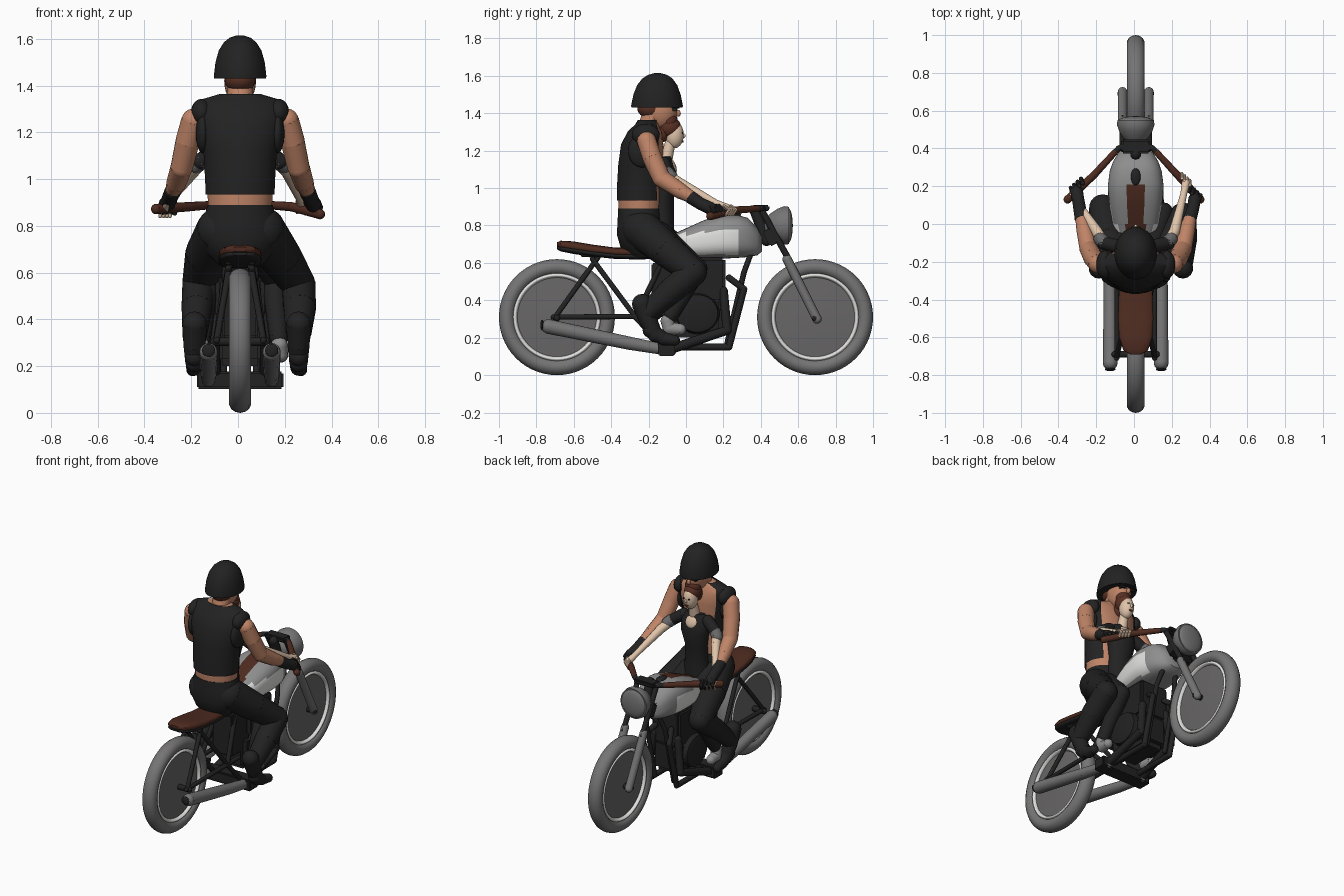
import bpy, bmesh, math
from mathutils import Vector, Matrix

if "Cube" in bpy.data.objects:
    bpy.data.objects.remove(bpy.data.objects["Cube"])


def material(name, r, g, b):
    m = bpy.data.materials.new(name)
    m.diffuse_color = (r, g, b, 1)
    m.use_nodes = True
    m.node_tree.nodes["Principled BSDF"].inputs["Base Color"].default_value = m.diffuse_color
    return m


BLACK = material("black", 0.016, 0.016, 0.016)
TYRE = material("tyre_grey", 0.18, 0.175, 0.175)
DISC = material("disc_grey", 0.14, 0.135, 0.135)
GREY = material("metal_grey", 0.27, 0.27, 0.27)
WHITE = material("light_grey", 0.76, 0.76, 0.74)
BROWN = material("leather_brown", 0.075, 0.024, 0.014)
HAIR = material("hair_brown", 0.10, 0.03, 0.017)
TAN = material("tan_skin", 0.52, 0.23, 0.135)
PALE = material("pale_skin", 0.74, 0.55, 0.40)


def finish(name, bm, *mats):
    bmesh.ops.recalc_face_normals(bm, faces=bm.faces)
    me = bpy.data.meshes.new(name)
    bm.to_mesh(me)
    bm.free()
    for m in mats:
        me.materials.append(m)
    ob = bpy.data.objects.new(name, me)
    bpy.context.collection.objects.link(ob)
    return ob


def limb(name, pts, mat, n=14):
    """Round tapered segments joined by balls; pts are (x, y, z, radius)."""
    bm = bmesh.new()
    for x, y, z, r in pts:
        bmesh.ops.create_uvsphere(bm, u_segments=n, v_segments=8, radius=r,
                                  matrix=Matrix.Translation((x, y, z)))
    for p, q in zip(pts, pts[1:]):
        a, b = Vector(p[:3]), Vector(q[:3])
        rot = (b - a).to_track_quat('Z', 'Y').to_matrix().to_4x4()
        bmesh.ops.create_cone(bm, segments=n, radius1=p[3], radius2=q[3], depth=(b - a).length,
                              cap_ends=True, matrix=Matrix.Translation((a + b) / 2) @ rot)
    return finish(name, bm, mat)


def rod(name, pts, r, mat=BLACK, n=10):
    return limb(name, [(*p, r) for p in pts], mat, n)


def loft(name, axis, rings, *mats, n=28, power=1.0, gap=0, rule=None):
    """Rings (t, c1, c2, r1, r2) along an axis; gap leaves an opening around +c2."""
    bm = bmesh.new()
    rows = []
    for t, c1, c2, r1, r2 in rings:
        row = []
        for i in range(n):
            a = math.pi / 2 + 2 * math.pi * (i + 0.5) / n
            u, v = math.cos(a), math.sin(a)
            u = c1 + r1 * math.copysign(abs(u) ** power, u)
            v = c2 + r2 * math.copysign(abs(v) ** power, v)
            row.append(bm.verts.new({'x': (t, u, v), 'y': (u, t, v), 'z': (u, v, t)}[axis]))
        rows.append(row)
    for a, b in zip(rows, rows[1:]):
        for i in range(gap, n - 1 - gap if gap else n):
            j = (i + 1) % n
            bm.faces.new((a[i], a[j], b[j], b[i]))
    if not gap:
        bm.faces.new(rows[0])
        bm.faces.new(rows[-1])
    if rule:
        for f in bm.faces:
            f.material_index = rule(f.calc_center_median())
    return finish(name, bm, *mats)


def ball(name, c, r, mat, rot=0):
    bm = bmesh.new()
    bmesh.ops.create_uvsphere(bm, u_segments=24, v_segments=14, radius=1,
                              matrix=Matrix.Translation(c) @ Matrix.Rotation(rot, 4, 'X') @ Matrix.Diagonal((*r, 1)))
    return finish(name, bm, mat)


def box(name, c, size, mat, rot=0, bevel=0.008):
    bm = bmesh.new()
    bmesh.ops.create_cube(bm, size=1, matrix=Matrix.Translation(c) @ Matrix.Rotation(rot, 4, 'X')
                          @ Matrix.Diagonal((*size, 1)))
    bmesh.ops.bevel(bm, geom=bm.edges[:], offset=bevel, segments=2, affect='EDGES')
    return finish(name, bm, mat)


def ring(name, y, major, minor, width, mat):
    bpy.ops.mesh.primitive_torus_add(major_segments=56, minor_segments=14, major_radius=major, minor_radius=minor,
                                     location=(0, y, 0.31), rotation=(0, math.pi / 2, 0))
    ob = bpy.context.object
    ob.name = name
    ob.scale.z = width / minor
    ob.data.materials.append(mat)


# Wheels
for w, y, ax in (("rear", -0.69, .11), ("front", 0.69, .08)):
    ring(w + "_tyre", y, 0.267, 0.043, 0.048, TYRE)
    ring(w + "_rim", y, 0.224, 0.015, 0.039, WHITE)
    loft(w + "_disc", 'x', [(x, y, 0.31, r, r) for x, r in ((-.032, .04), (-.02, .216), (.02, .216), (.032, .04))],
         DISC, n=48)
    rod(w + "_axle", [(-ax, y, .305), (ax, y, .305)], 0.018)

# Frame, forks and exhausts, both sides
for s, side, bar_x, bar_z in ((-1, "left", .36, .872), (1, "right", .342, .85)):
    X = 0.10 * s
    rod(side + "_seat_stay", [(X, -.70, .31), (.045 * s, -.47, .63)], .014)
    rod(side + "_swingarm", [(X, -.71, .31), (X, -.15, .315)], .014)
    rod(side + "_rear_brace", [(.05 * s, -.50, .62), (X, -.27, .31)], .014)
    rod(side + "_seat_post", [(.06 * s, -.12, .62), (X, -.27, .31), (X, -.12, .15)], .015)
    rod(side + "_top_rail", [(.05 * s, -.55, .645), (.05 * s, -.1, .635), (.04 * s, .38, .72)], .014)
    rod(side + "_cradle", [(X, -.1, .15), (X, .23, .15), (X, .31, .46), (.06 * s, .23, .52)], .018)
    rod(side + "_down_tube", [(.03 * s, .38, .74), (.07 * s, .31, .55), (.07 * s, .22, .17)], .015)
    rod(side + "_upper_fork", [(.07 * s, .40, .89), (.07 * s, .56, .60)], .017)
    rod(side + "_lower_fork", [(.07 * s, .54, .62), (.07 * s, .70, .30)], .025, TYRE, 16)
    # Exhaust: flared silencer with dark mouth
    limb(side + "_exhaust", [(.135 * s, -.08, .13, .028), (.135 * s, -.3, .17, .035),
                             (.135 * s, -.735, .26, .039)], TYRE, 18)
    ball(side + "_exhaust_mouth", (.135 * s, -.769, .267), (.028, .01, .028), BLACK)
    limb(side + "_header_pipe", [(.09 * s, .2, .45, .024), (.12 * s, .22, .24, .024), (.135 * s, -.08, .14, .026)], BLACK)
    # Handlebar with leather grip
    limb(side + "_riser", [(.03 * s, .43, .89, .014), (.09 * s, .40, .892, .016), (.115 * s, .375, .89, .015)], BLACK)
    limb(side + "_grip", [(.11 * s, .38, .89, .017), (.22 * s, .26, .882, .02), (bar_x * s, .13, bar_z, .022)], BROWN)
    loft(side + "_engine_cover", 'x', [(.09 * s, .06, .33, .12, .11), (.135 * s, .06, .33, .11, .1),
                                       (.145 * s, .06, .33, .07, .065)], BLACK)

box("foot_peg_bar", (0, -.105, .14), (.37, .09, .075), BLACK)
box("triple_clamp", (0, .41, .895), (.15, .075, .03), BLACK)
box("lower_clamp", (0, .455, .74), (.17, .06, .09), BLACK, .48)
rod("steering_stem", [(0, .37, .88), (0, .43, .72)], .03)

# Engine: crankcase, cylinder block, battery box
box("crankcase", (0, .055, .31), (.21, .30, .22), BLACK, 0, .03)
box("cylinder_block", (0, .10, .51), (.21, .22, .24), BLACK, 0, .015)
box("battery_box", (0, -.1, .46), (.15, .17, .28), BLACK)


# Tank with white flanks and a leather strip
def tank_rule(c):
    if c.z > .70 and abs(c.x) < .052 and c.y < .20:
        return 2
    return 1 if c.y < .30 and .645 < c.z < .75 + .1 * max(0, c.y) and abs(c.x) > .05 else 0


stations = [(-.17, .05, .675, .035), (-.10, .09, .685, .055), (0, .122, .705, .08), (.10, .14, .725, .105),
            (.18, .147, .738, .115), (.21, .147, .74, .117), (.28, .138, .741, .114), (.33, .12, .736, .105),
            (.38, .09, .715, .075), (.405, .05, .70, .04)]
loft("fuel_tank", 'y', [(y, 0, z, rx, rz) for y, rx, z, rz in stations],
     GREY, WHITE, BROWN, n=44, power=.72, rule=tank_rule)
ball("filler_cap", (0, .25, .857), (.026, .045, .014), BLACK)

# Seat: brown cushion on black pan
seat = [(-.69, .70, .03, .01), (-.67, .697, .065, .022), (-.6, .687, .088, .028), (-.5, .672, .094, .026),
        (-.38, .658, .09, .024), (-.25, .655, .085, .024), (-.12, .66, .06, .024)]
loft("seat_cushion", 'y', [(y, 0, z, rx, rz) for y, z, rx, rz in seat], BROWN, power=.75)
loft("seat_pan", 'y', [(y, 0, z - .02, rx * .98, rz * .7) for y, z, rx, rz in seat], BLACK, power=.75)

# Headlight: bullet shell with domed lens
loft("headlight_shell", 'y', [(.42, 0, .80, .03, .03), (.445, 0, .80, .06, .06), (.49, 0, .80, .088, .09),
                              (.525, 0, .80, .1, .104), (.55, 0, .80, .097, .1)], TYRE)
ball("headlight_lens", (0, .547, .80), (.09, .024, .093), TYRE)

# Rider torso: bare skin under an open vest
torso = [(.88, 0, -.245, .137, .115), (.93, 0, -.245, .14, .118), (1.0, 0, -.245, .143, .117),
         (1.12, 0, -.24, .15, .115), (1.23, 0, -.23, .178, .11), (1.30, 0, -.215, .18, .088),
         (1.335, 0, -.205, .165, .06), (1.36, 0, -.2, .08, .05)]
loft("rider_torso", 'z', torso, TAN)
loft("rider_vest", 'z', [(z + .004, a, b, c + .008, d + .008) for z, a, b, c, d in torso[1:]], BLACK, gap=3)
loft("rider_hips", 'z', [(.63, 0, -.23, .09, .08), (.68, 0, -.24, .14, .11), (.75, 0, -.245, .172, .125),
                         (.82, 0, -.245, .16, .122), (.89, 0, -.245, .14, .118)], BLACK)
limb("rider_neck", [(0, -.20, 1.32, .058), (0, -.17, 1.42, .055)], TAN)
ball("rider_head", (0, -.135, 1.42), (.068, .09, .105), TAN)
ball("rider_hair", (0, -.185, 1.425), (.067, .075, .055), HAIR)
ball("rider_beard", (0, -.09, 1.36), (.052, .046, .05), HAIR)
ball("rider_nose", (0, -.042, 1.40), (.012, .014, .018), TAN)
box("rider_goggles", (0, -.06, 1.43), (.125, .05, .035), BLACK, 0, .012)
loft("helmet", 'z', [(1.43, 0, -.155, .112, .138), (1.442, 0, -.155, .113, .139), (1.50, 0, -.155, .106, .127),
                     (1.55, 0, -.154, .092, .108), (1.585, 0, -.153, .07, .082), (1.605, 0, -.152, .045, .052),
                     (1.615, 0, -.152, .014, .016)], BLACK)

# Rider arms, gloves and vest shoulders
for s, side, hy in ((-1, "left", .17), (1, "right", .13)):
    ball(side + "_vest_shoulder", (.165 * s, -.215, 1.285), (.045, .075, .058), BLACK)
    ball(side + "_vest_flap", (.16 * s, -.235, 1.2), (.03, .075, .09), BLACK)
    limb(side + "_rider_arm", [(.2 * s, -.21, 1.25, .052), (.225 * s, -.18, 1.16, .052),
                               (.25 * s, -.13, 1.05, .048), (.272 * s, -.03, .985, .043),
                               (.29 * s, .04, .945, .031)], TAN)
    limb(side + "_glove", [(.288 * s, .03, .948, .036), (.303 * s, hy - .05, .915, .033),
                           (.312 * s, hy, .892, .034)], BLACK)
    for k in range(4):
        x, y = (.28 + .018 * k) * s, hy + .045 - .016 * k
        rod(side + "_glove_finger", [(x, y, .905), (x + .01 * s, y + .025, .88), (x, y + .01, .855)], .011, BLACK, 8)

# Rider legs and boots (right knee held wider)
legs = {"left": [(-.085, -.24, .78, .103), (-.145, -.08, .68, .09), (-.175, .085, .56, .072),
                 (-.185, -.06, .45, .066), (-.195, -.19, .33, .052)],
        "right": [(.09, -.24, .78, .105), (.175, -.1, .665, .09), (.25, .04, .55, .073),
                  (.255, -.08, .45, .07), (.25, -.2, .34, .055)]}
for side, pts in legs.items():
    limb(side + "_rider_leg", pts, BLACK, 18)
    x = pts[-1][0]
    limb(side + "_boot", [(x, -.235, .38, .054), (x, -.2, .29, .048), (x, -.165, .215, .04)], BLACK)
    limb(side + "_boot_toe", [(x, -.19, .24, .042), (x, -.12, .195, .036), (x * 1.04, -.06, .185, .028)], BLACK)

# Passenger seated in front: head, torso
ball("passenger_head", (0, -.062, 1.285), (.045, .05, .072), PALE)
ball("passenger_nose", (0, -.012, 1.28), (.008, .01, .012), PALE)
ball("passenger_mouth", (0, -.018, 1.25), (.014, .006, .006), HAIR)
for s in (-1, 1):
    ball("passenger_eye", (.018 * s, -.019, 1.295), (.008, .006, .005), BLACK)
ball("passenger_hair", (0, -.087, 1.325), (.052, .06, .058), HAIR)
ball("passenger_bun", (0, -.125, 1.295), (.042, .035, .05), HAIR)
limb("passenger_neck", [(0, -.085, 1.24, .028), (0, -.105, 1.16, .034)], PALE)
loft("passenger_top", 'z', [(.72, 0, -.14, .095, .08), (.82, 0, -.13, .08, .065), (.95, 0, -.125, .075, .06),
                            (1.05, 0, -.11, .095, .07), (1.13, 0, -.12, .1, .055), (1.17, 0, -.12, .06, .04)], BLACK)
ball("passenger_neckline", (0, -.08, 1.125), (.045, .022, .05), PALE, .5)

# Passenger limbs
for s, side, hand in ((-1, "left", (-.32, .165, .868)), (1, "right", (.265, .215, .885))):
    hx, hy, hz = hand
    limb(side + "_sleeve", [(.09 * s, -.12, 1.13, .038), (.17 * s, -.10, 1.075, .036)], BLACK)
    limb(side + "_sleeve_cuff", [(.165 * s, -.10, 1.078, .037), (.187 * s, -.08, 1.06, .036)], DISC)
    limb(side + "_passenger_arm", [(.17 * s, -.10, 1.07, .03), (.205 * s, -.04, 1.03, .029),
                                   (hx * .96, hy - .055, hz + .035, .018), (hx, hy, hz + .01, .022)], PALE)
    for k in range(4):
        x, y = hx + (.014 * k - .02) * s, hy + .035 - .012 * k
        rod(side + "_passenger_finger", [(x, y - .01, hz + .02), (x, y + .018, hz), (x, y, hz - .027)], .008, PALE, 8)
    limb(side + "_passenger_leg", [(.07 * s, -.15, .75, .075), (.145 * s, .06, .57, .055), (.165 * s, -.08, .32, .04)], BLACK)
    limb(side + "_passenger_shoe", [(.168 * s, -.1, .29, .036), (.17 * s, -.09, .25, .035),
                                    (.175 * s, -.03, .245, .03)], GREY)

# Nudge so the uneven handlebar is centred, then smooth
for ob in bpy.data.objects:
    ob.location.x += .009
bpy.ops.object.select_all(action='SELECT')
bpy.context.view_layer.objects.active = bpy.data.objects["helmet"]
bpy.ops.object.shade_smooth_by_angle(angle=math.radians(40))
